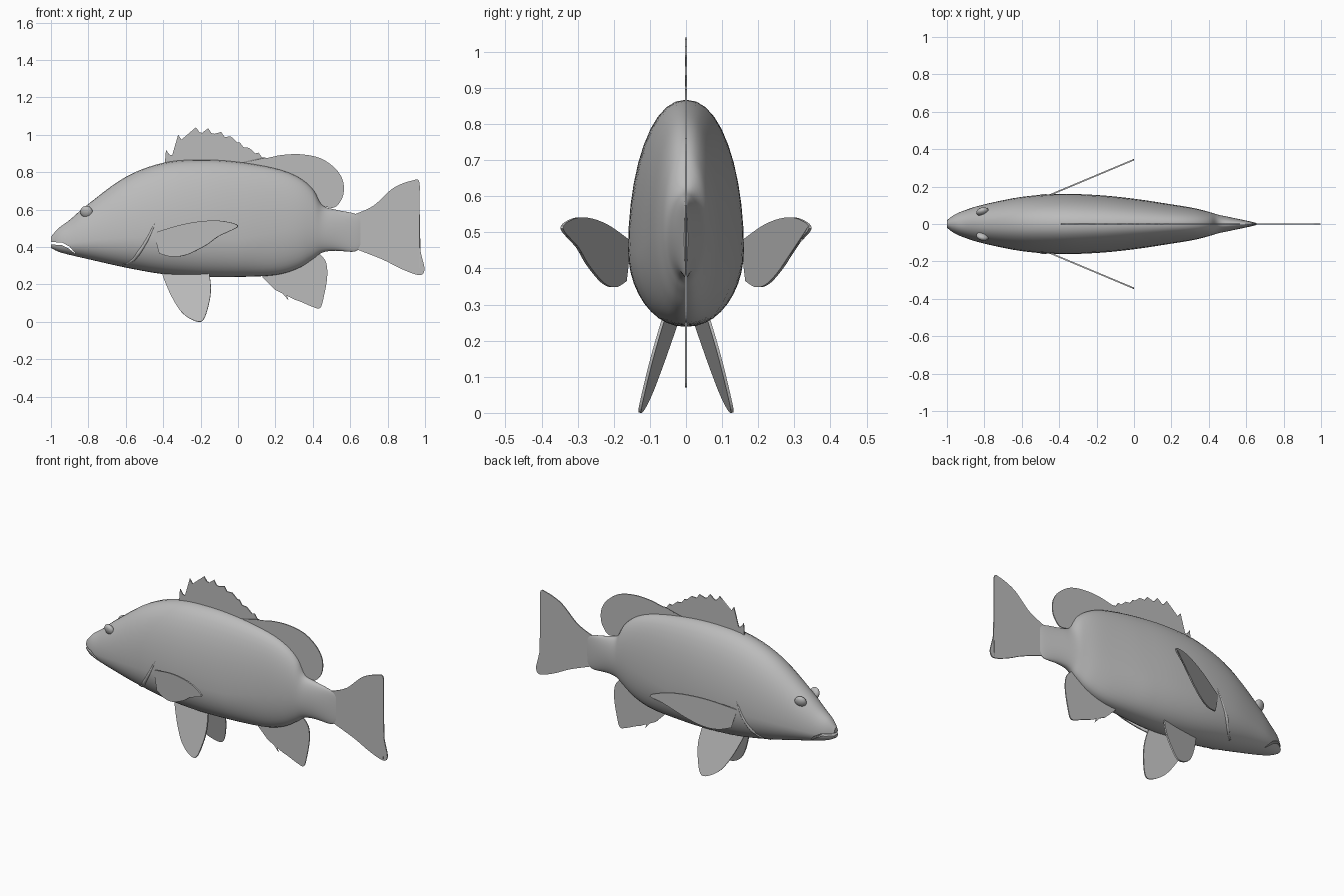
import bpy
import bmesh
from math import sin, cos, pi

if "Cube" in bpy.data.objects:
    bpy.data.objects.remove(bpy.data.objects["Cube"])

# One plain grey covers the whole fish
grey = bpy.data.materials.new("plain grey")
grey.use_nodes = True
grey.diffuse_color = (.5, .5, .5, 1)
grey.node_tree.nodes["Principled BSDF"].inputs["Base Color"].default_value = (.5, .5, .5, 1)


def smooth_path(points, steps=5):
    """Catmull-Rom interpolation through tuples of any length."""
    padded = [points[0]] + list(points) + [points[-1]]
    result = []
    for a, b, c, d in zip(padded, padded[1:], padded[2:], padded[3:]):
        for i in range(steps):
            t = i / steps
            result.append(tuple(
                q + t * (r - p + t * (2*p - 5*q + 4*r - s + t * (3*(q - r) + s - p))) / 2
                for p, q, r, s in zip(a, b, c, d)))
    return result + [points[-1]]


def add_object(name, bm):
    mesh = bpy.data.meshes.new(name)
    bm.to_mesh(mesh)
    bm.free()
    obj = bpy.data.objects.new(name, mesh)
    bpy.context.collection.objects.link(obj)
    mesh.materials.append(grey)
    return obj


def add_fin(name, outline, depth=lambda x, z: 0, thickness=.006):
    """Thin plate from an x-z outline, leaning in y by the depth rule."""
    bm = bmesh.new()
    bm.faces.new([bm.verts.new((x, depth(x, z), z)) for x, z in outline])
    bmesh.ops.triangulate(bm, faces=bm.faces[:])
    obj = add_object(name, bm)
    plate = obj.modifiers.new("thickness", "SOLIDIFY")
    plate.thickness = thickness
    plate.offset = 0
    return obj


# Body: egg-shaped sections given as x, top, bottom, half width
sections = smooth_path([
    (-1, .455, .395, .02), (-.96, .5, .375, .05), (-.9, .545, .358, .075),
    (-.8, .63, .335, .105), (-.6, .775, .29, .145), (-.4, .85, .255, .16),
    (-.2, .867, .24, .155), (0, .855, .24, .135), (.2, .82, .25, .105),
    (.32, .775, .285, .085), (.4, .71, .335, .065), (.45, .625, .37, .05),
    (.52, .6, .38, .035), (.62, .58, .375, .014), (.655, .56, .4, .005)])
SIDES = 40


def widest_height(x, top, bottom):
    return bottom + (top - bottom) * (.33 + .17 * min(max(x * 2, 0), 1))


def half_width(x, z):
    """Half width of the body at a point of its side."""
    sx, top, bottom, wide = min(sections, key=lambda s: abs(s[0] - x))
    mid = widest_height(sx, top, bottom)
    h = (z - mid) / (top - mid if z > mid else mid - bottom)
    return wide * max(1 - h * h, 0) ** .45


bm = bmesh.new()
rings = []
for x, top, bottom, wide in sections:
    mid = widest_height(x, top, bottom)
    ring = []
    for i in range(SIDES):
        a = 2 * pi * i / SIDES
        c, s = cos(a), sin(a)
        y = wide * abs(c) ** .9 * (1 if c > 0 else -1)
        z = mid + s * (top - mid if s > 0 else mid - bottom)
        ring.append(bm.verts.new((x, y, z)))
    rings.append(ring)
for r, q in zip(rings, rings[1:]):
    for i in range(SIDES):
        j = (i + 1) % SIDES
        bm.faces.new((r[i], r[j], q[j], q[i]))
bm.faces.new(rings[0])
bm.faces.new(rings[-1])
bmesh.ops.recalc_face_normals(bm, faces=bm.faces[:])
body = add_object("body", bm)

# Mouth: a thin bent slit cut through the snout
slit = [(-1.03, .428), (-.94, .424), (-.9, .402), (-.865, .36),
        (-.905, .391), (-.945, .411), (-1.03, .414)]
cutter = add_fin("mouth_cutter", slit, thickness=.5)
cutter.hide_render = True
cut = body.modifiers.new("mouth", "BOOLEAN")
cut.operation = "DIFFERENCE"
cut.solver = "EXACT"
cut.object = cutter
bpy.context.view_layer.objects.active = body
body.select_set(True)
bpy.ops.object.modifier_apply(modifier=cut.name)
bpy.data.objects.remove(cutter)
bpy.ops.object.shade_smooth_by_angle(angle=pi / 5)

# Dorsal fin: spiny front with a notch behind each spine, then a soft round lobe
spines = [(-.385, .92), (-.32, 1), (-.225, 1.04), (-.16, 1.035), (-.09, 1.015),
          (-.037, .99), (.01, .96), (.06, .93), (.11, .905)]
dorsal = [(-.395, .8)]
for x, z in spines:
    dorsal += [(x, z), (x + .018, z - .026), (x + .033, z - .03)]
dorsal += smooth_path([(.17, .875), (.22, .89), (.33, .896), (.44, .875), (.52, .82),
                       (.56, .757), (.565, .69), (.545, .64), (.51, .61), (.45, .62)])
dorsal += [(.4, .64), (.2, .75), (-.2, .8)]
add_fin("dorsal_fin", dorsal)

# Tail fin
tail = smooth_path([(.6, .57), (.65, .585), (.73, .625), (.83, .715), (.93, .755),
                    (.97, .745), (.966, .6), (.96, .46), (.98, .36), (.997, .28),
                    (.97, .25), (.88, .28), (.78, .33), (.68, .37), (.6, .4)])
add_fin("tail_fin", tail)

# Anal fin: ragged leading edge, round trailing edge
anal = [(.13, .27), (.13, .24), (.2, .17), (.24, .15), (.27, .115), (.257, .155),
        (.3, .12), (.29, .14)]
anal += smooth_path([(.33, .11), (.4, .08), (.44, .075), (.46, .14), (.477, .24),
                     (.47, .32), (.43, .37)])
anal += [(.35, .36), (.2, .3)]
add_fin("anal_fin", anal)

# Paired parts on the left (+y) and right (-y) flanks
pectoral = smooth_path([(-.45, .475), (-.3, .52), (-.17, .54), (-.07, .537), (0, .51),
                        (-.1, .46), (-.17, .41), (-.27, .36), (-.35, .348),
                        (-.42, .365)])
pelvic = smooth_path([(-.405, .27), (-.4, .24), (-.355, .135), (-.3, .05), (-.23, .005),
                      (-.185, .012), (-.155, .1), (-.145, .18), (-.155, .27)])
gill = smooth_path([(-.43, .56), (-.48, .45), (-.53, .37), (-.57, .325), (-.63, .3)])

for side, label in ((-1, "near"), (1, "far")):
    add_fin(label + "_pectoral_fin", pectoral,
            lambda x, z: side * (.155 + (x + .45) * .42), .008)
    add_fin(label + "_pelvic_fin", pelvic,
            lambda x, z: side * (.045 + (.24 - z) * .28 + (x + .3) * .16), .008)

    # Eye: a flattened ball on the slope of the head
    bpy.ops.mesh.primitive_uv_sphere_add(segments=24, ring_count=14, radius=.034,
                                         location=(-.81, side * .066, .587))
    eye = bpy.context.object
    eye.name = label + "_eye"
    eye.scale.y = .6
    eye.rotation_euler = (side * -.35, 0, side * .25)
    eye.data.materials.append(grey)
    bpy.ops.object.shade_smooth()

    # Gill cover edge: a low tapered ridge lying on the flank
    curve = bpy.data.curves.new(label + "_gill_edge", "CURVE")
    curve.dimensions = "3D"
    curve.bevel_depth = .009
    curve.bevel_resolution = 3
    spline = curve.splines.new("POLY")
    spline.points.add(len(gill) - 1)
    for i, (x, z) in enumerate(gill):
        spline.points[i].co = (x, side * (half_width(x, z) - .004), z, 1)
        spline.points[i].radius = .15 + sin(pi * i / (len(gill) - 1))
    spline.use_smooth = True
    curve.materials.append(grey)
    bpy.context.collection.objects.link(bpy.data.objects.new(label + "_gill_edge", curve))
